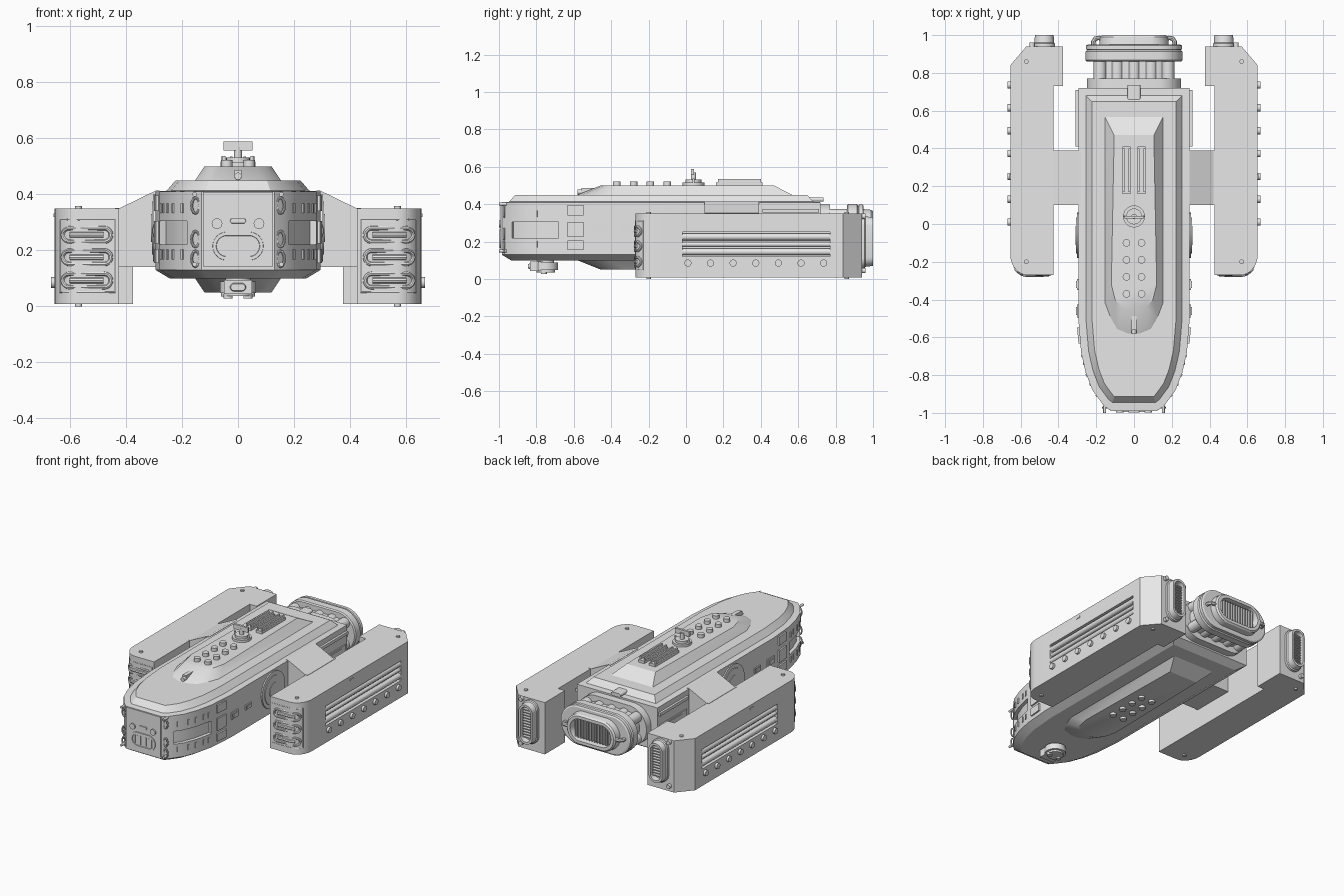
import bpy, bmesh, math
from math import sin, cos, pi, sqrt
from mathutils import Vector, Matrix

if "Cube" in bpy.data.objects:
    bpy.data.objects.remove(bpy.data.objects["Cube"])

grey = bpy.data.materials.new("hull_grey")
grey.use_nodes = True
grey.diffuse_color = (0.8, 0.8, 0.8, 1)
grey.node_tree.nodes["Principled BSDF"].inputs["Base Color"].default_value = (0.8, 0.8, 0.8, 1)
parts = []


def add(name, bm):
    bmesh.ops.recalc_face_normals(bm, faces=bm.faces)
    me = bpy.data.meshes.new(name)
    bm.to_mesh(me)
    bm.free()
    me.materials.append(grey)
    ob = bpy.data.objects.new(name, me)
    bpy.context.collection.objects.link(ob)
    parts.append(ob)
    return ob


def loft(name, rings):
    """Skin a stack of equal rings and cap both ends."""
    bm = bmesh.new()
    vs = [[bm.verts.new(p) for p in r] for r in rings]
    n = len(vs[0])
    for a, b in zip(vs, vs[1:]):
        for i in range(n):
            j = (i + 1) % n
            bm.faces.new((a[i], a[j], b[j], b[i]))
    bm.faces.new(vs[0])
    bm.faces.new(vs[-1])
    return add(name, bm)


def prism(name, poly, z0, z1):
    return loft(name, [[(x, y, z) for x, y in poly] for z in (z0, z1)])


def box(name, loc, size, turn=0):
    bm = bmesh.new()
    m = Matrix.Translation(loc) @ Matrix.Rotation(turn, 4, "Z") @ Matrix.Diagonal((*size, 1))
    bmesh.ops.create_cube(bm, size=1, matrix=m)
    return add(name, bm)


def cyl(name, loc, r, depth, axis="z", r2=None, n=20):
    bm = bmesh.new()
    d = {"x": (1, 0, 0), "y": (0, 1, 0), "z": (0, 0, 1)}[axis]
    m = Matrix.Translation(loc) @ Vector(d).to_track_quat("Z", "Y").to_matrix().to_4x4()
    bmesh.ops.create_cone(bm, cap_ends=True, segments=n, radius1=r,
                          radius2=r if r2 is None else r2, depth=depth, matrix=m)
    return add(name, bm)


def tube(name, pts, r, closed=False):
    """Sweep an eight-sided section along a path."""
    pts = [Vector(p) for p in pts]
    cu = bpy.data.curves.new(name, "CURVE")
    cu.dimensions = "3D"
    cu.bevel_depth, cu.bevel_resolution, cu.use_fill_caps = r, 2, True
    sp = cu.splines.new("POLY")
    sp.points.add(len(pts) - 1)
    for q, p in zip(sp.points, pts):
        q.co = (*p, 1)
    sp.use_cyclic_u = closed
    tmp = bpy.data.objects.new(name, cu)
    bm = bmesh.new()
    bm.from_mesh(tmp.to_mesh())
    bpy.data.objects.remove(tmp)
    return add(name, bm)


def cut(ob, cutter):
    mod = ob.modifiers.new("recess", "BOOLEAN")
    mod.operation, mod.object, mod.solver = "DIFFERENCE", cutter, "EXACT"
    bpy.context.view_layer.objects.active = ob
    bpy.ops.object.modifier_apply(modifier=mod.name)
    parts.remove(cutter)
    bpy.data.objects.remove(cutter)


def offset(poly, d):
    """Move a counter-clockwise outline inward by d with mitred corners."""
    out = []
    for i, p in enumerate(poly):
        a, p, b = Vector(poly[i - 1]), Vector(p), Vector(poly[(i + 1) % len(poly)])
        u, v = (p - a).normalized(), (b - p).normalized()
        n1, n2 = Vector((-u.y, u.x)), Vector((-v.y, v.x))
        out.append(tuple(p + (n1 + n2) * d / (1 + n1.dot(n2))))
    return out


def stadium(w, h, n=8):
    """Rounded slot outline with half-sizes w and h."""
    r = min(w, h)
    pts = []
    for k, (sx, sz) in enumerate([(1, 1), (-1, 1), (-1, -1), (1, -1)]):
        for i in range(n):
            a = (k + (i + 0.5) / n) * pi / 2
            pts.append((sx * (w - r) + r * cos(a), sz * (h - r) + r * sin(a)))
    return pts


def nozzle(name, x, z, steps):
    """Stack slot sections (y, half width, half height) along y."""
    return loft(name, [[(x + a, y, z + b) for a, b in stadium(w, h)] for y, w, h in steps])


# Main hull
side = [(.13, -.985), (.165, -.955), (.22, -.88), (.255, -.79), (.28, -.68), (.295, -.5), (.295, .72)]
outline = side + [(-x, y) for x, y in reversed(side)]
hull = loft("hull", [[(x, y, z) for x, y in offset(outline, d)] for z, d in
                     [(.10, .05), (.13, 0), (.41, 0), (.413, .04), (.45, .072)]])


def hull_at(y):
    """Half width and wall heading of the hull at y."""
    for (x0, y0), (x1, y1) in zip(side, side[1:]):
        if y <= y1:
            return x0 + (x1 - x0) * (y - y0) / (y1 - y0), math.atan2(x0 - x1, y1 - y0)


# Window recesses around the bow
for s in (-1, 1):
    band = [(hull_at(y)[0], y) for y in (-.93, -.88, -.79, -.68)]
    ring = [(s * (x - .022), y + .008) for x, y in band] + [(s * (x + .05), y - .02) for x, y in reversed(band)]
    cut(hull, prism("window_cutter", ring, .22, .305))

# Upper deck house and lower keel, same plan
half_base = [(.155, .57), (.155, -.42), (.125, -.5), (.09, -.56), (.03, -.585)]
half_top = [(.105, .47), (.12, -.32), (.1, -.4), (.065, -.44), (.02, -.455)]


def full(half, z):
    return [(x, y, z) for x, y in half] + [(-x, y, z) for x, y in reversed(half)]


loft("deck_house", [full(half_base, .448), full(half_top, .5)])
loft("keel", [full(half_base, .102), full(half_top, .05)])

# Knobs above and below, deck rails, fin
for x in (-.04, .04):
    for i in range(4):
        cyl("deck_knob", (x, -.1 - .09 * i, .51), .02, .024)
        cyl("keel_knob", (x, .12 - .09 * i, .045), .02, .02)
    box("rail_base", (x, .285, .507), (.044, .25, .02))
    for dx in (-.016, .016):
        box("rail_wall", (x + dx, .285, .522), (.01, .23, .026))
box("bow_fin", (0, -.52, .465), (.026, .08, .045))
cyl("bow_fin_tip", (0, -.565, .465), .013, .03, "y")

# Scanner mast
cyl("mast_base", (0, .04, .507), .058, .016, n=28)
cyl("mast_collar", (0, .04, .522), .042, .018, n=28)
cyl("mast_pole", (0, .04, .545), .014, .05)
box("scanner_panel", (0, .035, .572), (.105, .014, .032))
for x in (-.05, .05):
    cyl("mast_post", (x, .04, .522), .006, .03)

# Bow plate with grille, lamps and corner strips
box("bow_plate", (0, -.985, .275), (.25, .012, .265))
nozzle("bow_grille", 0, .215, [(-.98, .092, .052), (-.996, .09, .05), (-.996, .078, .038), (-.988, .076, .036)])
for i in range(7):
    box("bow_grille_bar", (-.06 + .02 * i, -.991, .215), (.006, .006, .056))
nozzle("bow_slot", 0, .305, [(-.98, .03, .01), (-.997, .028, .008)])
for s in (-1, 1):
    cyl("bow_lamp", (s * .075, -.992, .295), .019, .014, "y")
    for z in (.17, .24, .36):
        tube("bow_strip", [(s * (.152 + .014 * cos(a)), -.972, z + .028 * sin(a))
                           for a in [k * pi / 6 for k in range(12)]], .005, True)
    cyl("bow_bolt", (s * .155, -.98, .4), .008, .04, "y")
    cyl("bow_bolt", (s * .155, -.98, .15), .008, .04, "y")

    # Hull wall slits and panels
    for y in (-.91, -.85, -.8, -.74, -.7):
        x, t = hull_at(y)
        for z in (.35, .185):
            box("hull_slit", (s * x, y, z), (.008, .012, .035), s * t)
    for z, h in ((.18, .05), (.265, .08), (.368, .055)):
        x, t = hull_at(-.59)
        box("hull_panel", (s * x, -.59, z), (.02, .085, h), s * t)
    for y, w, h in ((-.46, .07, .045), (-.32, .06, .03), (.56, .28, .04)):
        box("hull_hatch", (s * .296, y, .27), (.012, w, h))
        box("hull_hatch_inset", (s * .302, y, .27), (.008, w * .6, h * .5))
    box("side_rail", (s * .3, .56, .365), (.02, .3, .02))

    # Round side hatch
    for r, d in ((.12, .02), (.095, .028), (.05, .036)):
        cyl("round_hatch", (s * .293, -.06, .28), r, d, "x", n=36)

    # Pylon
    profile = [(.28, .14), (.44, .14), (.44, .352), (.42, .352), (.295, .413), (.28, .413)]
    loft("pylon", [[(s * x, y, z) for x, z in profile] for y in (.1, .39)])

    # Engine pod
    corner = [(.565 + .09 * sin(a), -.16 - .11 * cos(a)) for a in [k * pi / 20 for k in range(11)]]
    plan = corner + [(.655, .84), (.57, .94), (.375, .94), (.375, .73), (.425, .73), (.425, -.27)]
    pod = prism("pod", [(s * x, y) for x, y in plan], .008, .35)
    cut(pod, box("pod_cutter", (s * .67, .375, .185), (.09, .79, .13)))
    for z, r in ((.145, .018), (.185, .012), (.225, .018)):
        cyl("pod_pipe", (s * .637, .375, z), r, .79, "x" if r > 1 else "y")
    for i in range(7):
        cyl("pod_rivet", (s * .658, .01 + .121 * i, .085), .019, .022, "x")
    box("pod_latch", (s * .655, .25, .325), (.008, .03, .012))
    for y in (-.2, .86):
        for z in (.006, .352):
            cyl("pod_bolt", (s * .57, y, z), .012, .012)

    # Wrapped front slots
    def front(x):
        return -.27 if x < .565 else -.16 - .11 * sqrt(max(0, 1 - ((x - .565) / .09) ** 2))

    for z in (.092, .175, .255):
        tube("pod_slot_rim", [(s * (.54 + a), front(.54 + a), z + b)
                              for a, b in stadium(.086, .024)], .008, True)
        tube("pod_slot_bar", [(s * (.48 + .012 * i), front(.48 + .012 * i), z) for i in range(11)], .01)
    tube("pod_front_seam", [(s * x, front(x) + .001, z) for x, z in
                            ((.44, .05), (.44, .31), (.5, .31), (.57, .31), (.61, .31), (.635, .31),
                             (.635, .05), (.61, .05), (.57, .05), (.5, .05))], .003, True)

    # Pod exhaust
    nozzle("pod_exhaust", s * .475, .2, [(.93, .058, .142), (.955, .058, .142), (.96, .052, .135),
                                         (1, .05, .13), (1, .036, .115), (.965, .034, .112)])
    for i in range(11):
        box("pod_exhaust_bar", (s * .475, .975, .11 + .018 * i), (.066, .02, .006))
    for z in (.045, .335):
        cyl("pod_exhaust_bolt", (s * .54, .945, z), .014, .03, "y")

    # Main engine fuel elbows
    tube("fuel_elbow", [(s * .215, .93, .27), (s * .215, .965, .27), (s * .205, .982, .27),
                        (s * .185, .985, .27), (s * .16, .975, .27)], .012)

# Main engine
nozzle("engine_mount", 0, .27, [(.71, .25, .13), (.77, .25, .13)])
for i in range(5):
    for z in (.2, .34):
        cyl("engine_pipe", (-.18 + .09 * i, .815, z), .034, .12, "y")
nozzle("engine_core", 0, .27, [(.75, .2, .09), (.88, .2, .09)])
nozzle("engine_plate", 0, .27, [(.86, .25, .125), (.867, .257, .132), (.913, .257, .132), (.92, .25, .125)])
nozzle("engine_flange", 0, .27, [(.915, .235, .11), (.925, .255, .13), (.945, .255, .13), (.95, .245, .12)])
nozzle("engine_exhaust", 0, .27, [(.94, .185, .105), (.99, .18, .1), (1, .17, .092),
                                  (1, .15, .072), (.96, .145, .068)])
for i in range(13):
    box("engine_grille", (-.12 + .02 * i, .975, .27), (.007, .02, .12))
nozzle("stern_lamp", 0, .425, [(.66, .035, .012), (.735, .035, .012)])

# Belly turret
cyl("turret_neck", (0, -.75, .09), .045, .04)
cyl("turret_drum", (0, -.75, .068), .065, .04, n=28)
cyl("turret_cap", (0, -.75, .043), .05, .014, n=28)
box("turret_housing", (0, -.8, .068), (.1, .07, .05))
nozzle("turret_lens", 0, .068, [(-.83, .03, .016), (-.845, .026, .012)])
for x in (-.035, .035):
    cyl("turret_foot", (x, -.76, .036), .016, .016)

# Shading
for ob in bpy.context.selected_objects:
    ob.select_set(False)
for ob in parts:
    ob.select_set(True)
bpy.context.view_layer.objects.active = parts[0]
bpy.ops.object.shade_smooth_by_angle(angle=math.radians(25))
